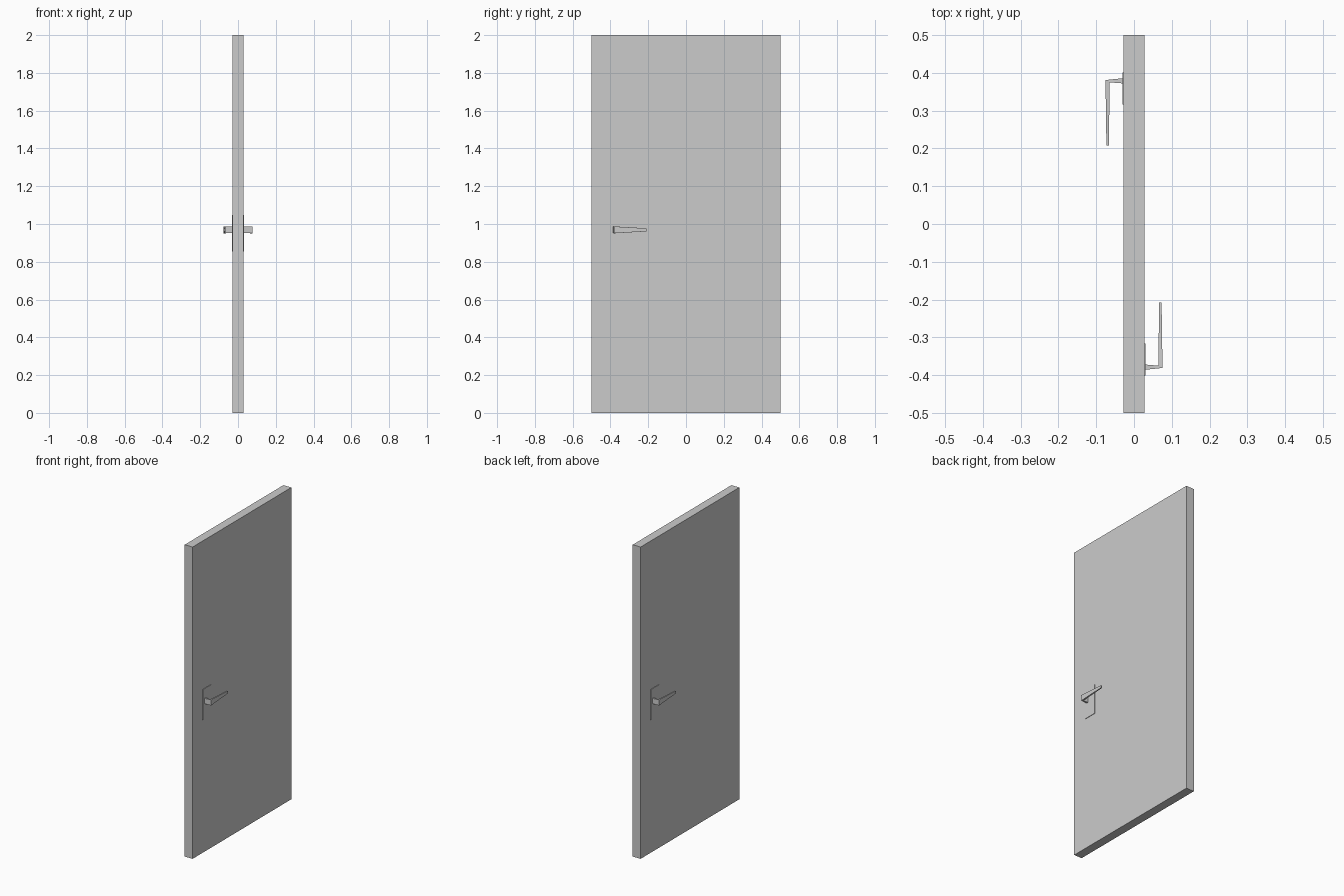
import bpy, bmesh
from mathutils import Matrix

if "Cube" in bpy.data.objects:
    bpy.data.objects.remove(bpy.data.objects["Cube"])


def finish(name, bm, turned):
    # opposite side is the same part turned half way round the vertical axis
    if turned:
        bm.transform(Matrix.Diagonal((-1, -1, 1, 1)))
    bmesh.ops.recalc_face_normals(bm, faces=bm.faces)
    mesh = bpy.data.meshes.new(name)
    bm.to_mesh(mesh)
    bm.free()
    bpy.context.collection.objects.link(bpy.data.objects.new(name, mesh))


def box(name, lo, hi, turned=False):
    bm = bmesh.new()
    bmesh.ops.create_cube(bm, size=1)
    for v in bm.verts:
        v.co = [lo[i] if v.co[i] < 0 else hi[i] for i in range(3)]
    finish(name, bm, turned)


def lever(name, rings, turned):
    # each ring: two plan points (a, b) and its z range
    bm = bmesh.new()
    loops = []
    for a, b, z0, z1 in rings:
        loops.append([bm.verts.new((*p, z)) for p, z in
                      ((a, z0), (b, z0), (b, z1), (a, z1))])
    for r, s in zip(loops, loops[1:]):
        for i in range(4):
            j = (i + 1) % 4
            bm.faces.new((r[i], r[j], s[j], s[i]))
    bm.faces.new(loops[0])
    bm.faces.new(loops[-1])
    finish(name, bm, turned)


# Door slab
box("door_panel", (-0.028, -0.5, 0), (0.028, 0.5, 2))

# Wall ring, mitred corner, tapered tip
rings = [
    ((0.028, -0.386), (0.028, -0.372), 0.953, 0.986),
    ((0.0755, -0.381), (0.065, -0.375), 0.951, 0.987),
    ((0.073, -0.208), (0.066, -0.208), 0.961, 0.977),
]
for side, turned in (("right", False), ("left", True)):
    box("lock_plate_" + side, (0.027, -0.401, 0.855), (0.031, -0.316, 1.048), turned)
    lever("handle_" + side, rings, turned)
